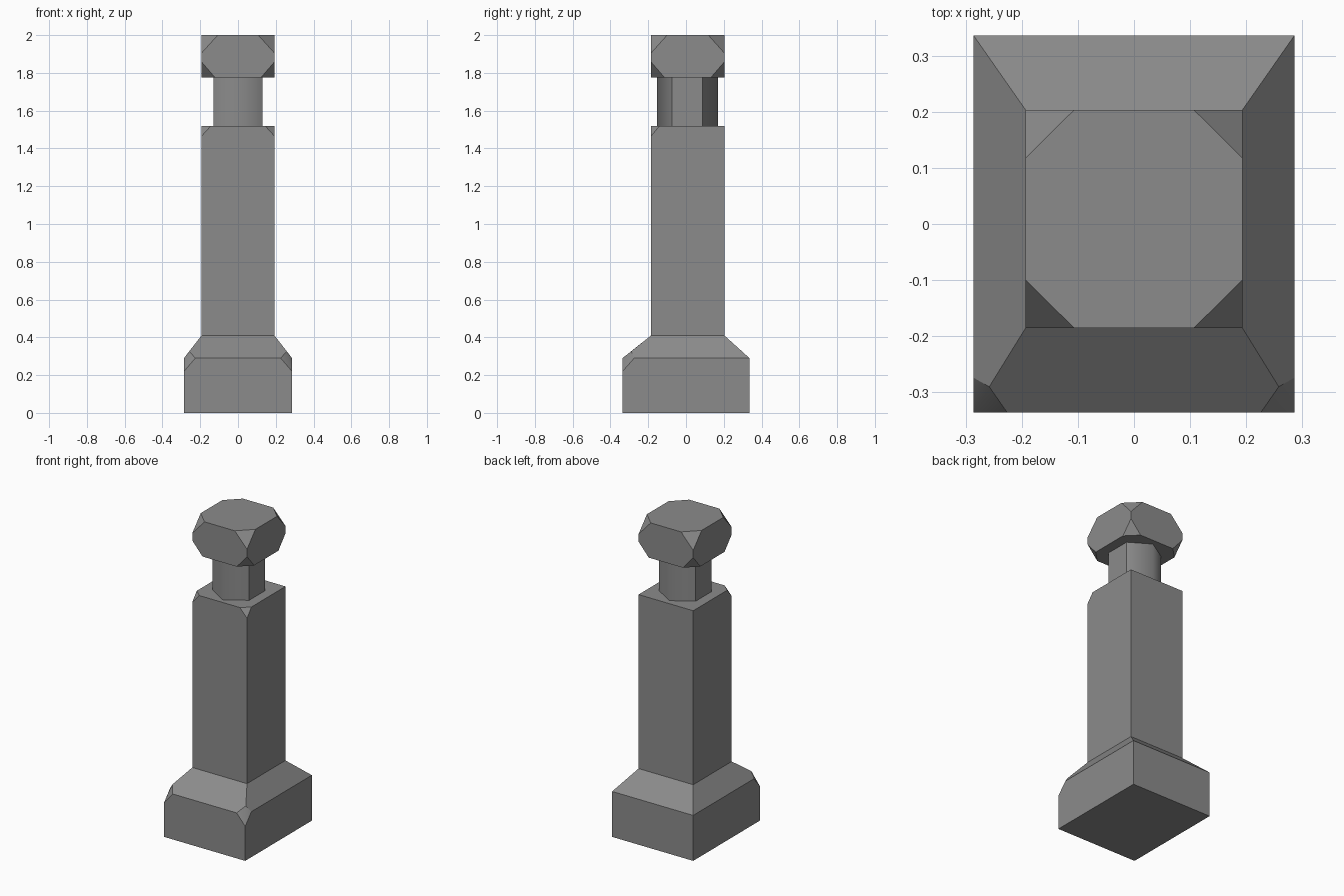
import bpy, bmesh, math
from mathutils import Vector

if "Cube" in bpy.data.objects:
    bpy.data.objects.remove(bpy.data.objects["Cube"])

X, Y0, Y1 = 0.193, -0.185, 0.203        # shared section of shaft and head

stone = bpy.data.materials.new("dark_stone")
stone.diffuse_color = (0.26, 0.26, 0.26, 1)
stone.use_nodes = True
stone.node_tree.nodes["Principled BSDF"].inputs["Base Color"].default_value = stone.diffuse_color


def solid(name, points, open_z=(), soft=None):
    """Convex part from its corner points; flat caps at heights open_z are left open.
    soft(a, b) picks the edges that are shaded smooth."""
    bm = bmesh.new()
    for p in points:
        bm.verts.new(p)
    bmesh.ops.convex_hull(bm, input=bm.verts[:])
    bmesh.ops.dissolve_limit(bm, angle_limit=math.radians(1),
                             verts=bm.verts[:], edges=bm.edges[:])
    caps = [f for f in bm.faces
            if any(all(abs(v.co.z - z) < 1e-4 for v in f.verts) for z in open_z)]
    bmesh.ops.delete(bm, geom=caps, context='FACES')
    if soft:
        for e in bm.edges:
            e.smooth = soft(e.verts[0].co, e.verts[1].co)
            if e.smooth:
                for f in e.link_faces:
                    f.smooth = True
    me = bpy.data.meshes.new(name)
    bm.to_mesh(me)
    bm.free()
    me.materials.append(stone)
    ob = bpy.data.objects.new(name, me)
    bpy.context.collection.objects.link(ob)
    return ob


def corner(x, y, z, cut=None, zdir=-1):
    """One box corner, or the three points left when it is cut off."""
    if cut is None:
        return [(x, y, z)]
    p = Vector((x, y, z))
    sx, sy = math.copysign(1, x), math.copysign(1, y)
    return [p - Vector((sx * cut[0], 0, 0)), p - Vector((0, sy * cut[1], 0)),
            p + Vector((0, 0, zdir * cut[2]))]


# Base: plinth with sloped shoulders, front corners chipped
pts = []
for s in (-1, 1):
    for y, top_y in ((-0.336, Y0), (0.336, Y1)):
        front = y < 0
        pts += corner(s * 0.286, y, 0)
        pts += corner(s * 0.286, y, 0.29, (0.06, 0.062, 0.07) if front else None)
        pts += corner(s * X, top_y, 0.41)
    pts.append((s * 0.258, -0.29, 0.326))
# the fold inside each chip is soft: it runs from the chip's lowest to highest point
solid("base", pts, open_z=(0.41,),
      soft=lambda a, b: abs(a.z - b.z) > 0.1 and abs(a.z + b.z - 0.546) < 1e-3)

# Shaft: square post, front top corners chipped
pts = []
for s in (-1, 1):
    for y in (Y0, Y1):
        pts += corner(s * X, y, 0.41)
        pts += corner(s * X, y, 1.52, (0.05, 0.045, 0.055) if y < 0 else None)
solid("shaft", pts, open_z=(0.41,))

# Neck: six-sided column, soft along its front and back corners
pts = [(0.15 * math.sin(a), 0.0075 + 0.162 * math.cos(a), z)
       for z in (1.52, 1.775) for a in [i * math.pi / 3 for i in range(6)]]
solid("neck", pts, open_z=(1.52, 1.775),
      soft=lambda a, b: abs(a.x) < 1e-3 and abs(b.x) < 1e-3)

# Head: block with all eight corners cut away
pts = []
for s in (-1, 1):
    for y in (Y0, Y1):
        pts += corner(s * X, y, 2.0, (0.086, 0.085, 0.095), -1)
        pts += corner(s * X, y, 1.775, (0.072, 0.072, 0.083), 1)
solid("head", pts)
